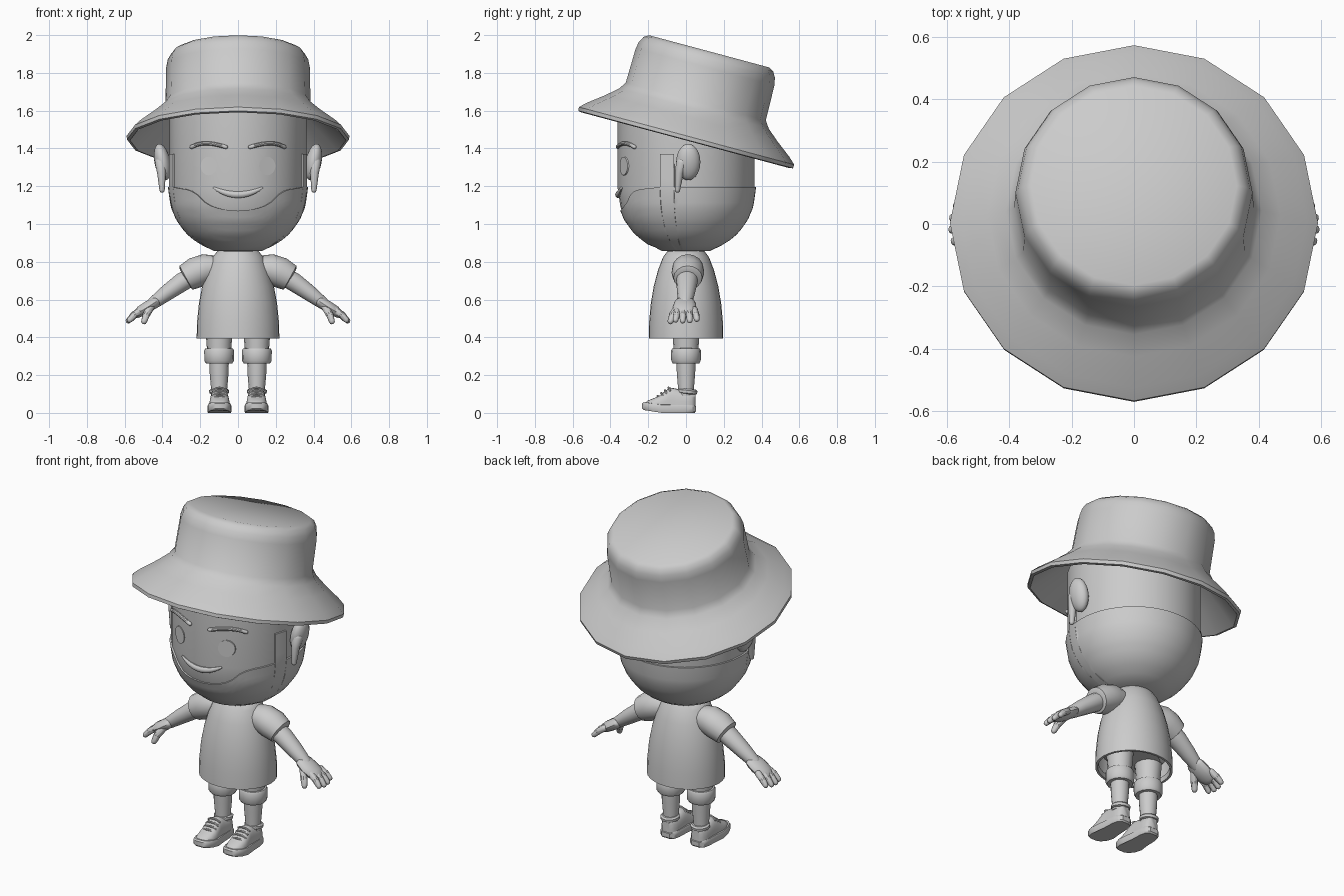
import bpy, bmesh, math
from mathutils import Vector, Matrix

cube = bpy.data.objects.get("Cube")
if cube:
    bpy.data.objects.remove(cube)

GREY = (0.6, 0.6, 0.6, 1)
mat = bpy.data.materials.new("plain grey")
mat.use_nodes = True
mat.diffuse_color = GREY
mat.node_tree.nodes["Principled BSDF"].inputs["Base Color"].default_value = GREY


def finish(name, bm, angle=35):
    bmesh.ops.recalc_face_normals(bm, faces=bm.faces)
    mesh = bpy.data.meshes.new(name)
    bm.to_mesh(mesh)
    bm.free()
    mesh.materials.append(mat)
    obj = bpy.data.objects.new(name, mesh)
    bpy.context.collection.objects.link(obj)
    bpy.ops.object.select_all(action='DESELECT')
    obj.select_set(True)
    bpy.context.view_layer.objects.active = obj
    bpy.ops.object.shade_smooth_by_angle(angle=math.radians(angle))
    return obj


def loft(name, rings, caps=(True, True), angle=35):
    """Skin a series of closed rings with equal point counts."""
    bm = bmesh.new()
    loops = [[bm.verts.new(p) for p in ring] for ring in rings]
    n = len(loops[0])
    for a, b in zip(loops, loops[1:]):
        for i in range(n):
            j = (i + 1) % n
            bm.faces.new((a[i], a[j], b[j], b[i]))
    for use, loop in zip(caps, (loops[0], loops[-1])):
        if use:
            bm.faces.new(loop)
    return finish(name, bm, angle)


def turn(n):
    return [2 * math.pi * i / n for i in range(n)]


def lathe(name, profile, sides, depth=1.0, caps=(True, True), at=Matrix()):
    """Rings of (radius, height), optionally flattened in depth."""
    rings = [[at @ Vector((r * math.cos(a), depth * r * math.sin(a), z)) for a in turn(sides)]
             for r, z in profile]
    return loft(name, rings, caps)


def tube(name, path, sides=12, depth=1.0, dome=True):
    """Sweep along (x, y, z, radius) points, with depth scaling across y."""
    pts = [(Vector(p[:3]), p[3]) for p in path]
    if dome:
        for end, nxt in ((0, 1), (-1, -2)):
            p, r = pts[end]
            out = (p - pts[nxt][0]).normalized()
            extra = [(p + out * r * k, r * math.sqrt(1 - k * k)) for k in (0.5, 0.85, 0.98)]
            pts = extra[::-1] + pts if end == 0 else pts + extra
    rings = []
    for i, (p, r) in enumerate(pts):
        t = (pts[min(i + 1, len(pts) - 1)][0] - pts[max(i - 1, 0)][0]).normalized()
        across = Vector((0, 1, 0))
        across = (across - t * across.dot(t)).normalized()
        up = t.cross(across)
        rings.append([p + across * (r * depth * math.cos(a)) + up * (r * math.sin(a))
                      for a in turn(sides)])
    return loft(name, rings)


def lerp(table, x):
    for (x0, y0), (x1, y1) in zip(table, table[1:]):
        if x <= x1:
            return y0 + (y1 - y0) * max(0, (x - x0) / (x1 - x0))
    return table[-1][1]


# Head: a round jaw under a straight cylinder
HEAD = [(0.862, 0.12), (0.895, 0.2), (0.95, 0.267), (1.02, 0.318), (1.09, 0.347),
        (1.19, 0.362), (1.6, 0.362)]
lathe("head", [(r, z) for z, r in HEAD], 32)
lathe("neck", [(0.085, 0.78), (0.085, 0.9)], 16)


def face_y(x, z, off):
    r = lerp(HEAD, z) + off
    return -math.sqrt(r * r - x * x)


# Beard shell: upper edge follows the jaw, with a raised sideburn
EDGE = [(0, 1.07), (15, 1.078), (28, 1.105), (38, 1.165), (46, 1.182), (68, 1.195), (68.3, 1.37),
        (80, 1.37), (80.3, 1.197), (180, 1.197)]
half = sorted(set(range(0, 181, 6)) | {68, 68.3, 80, 80.3})
angles = half + [-a for a in half[-2:0:-1]]
rows = [(i / 12, 0.009) for i in range(13)] + [(1, -0.015)]
rings = []
for t, off in rows:
    ring = []
    for a in angles:
        z = 0.858 + (lerp(EDGE, abs(a)) - 0.858) * t
        r = lerp(HEAD, z) + off
        ring.append((r * math.sin(math.radians(a)), -r * math.cos(math.radians(a)), z))
    rings.append(ring)
loft("beard", rings, (True, False))

# Bucket hat: sloping brim, tilted backwards
tilt = Matrix.Translation((0, 0, 1.455)) @ Matrix.Rotation(math.radians(-15), 4, 'X')
lathe("bucket_hat", [(0.365, 0.4), (0.368, 0.175), (0.46, 0.09), (0.572, -0.012), (0.588, -0.008),
                     (0.59, 0.012), (0.555, 0.045), (0.47, 0.11), (0.41, 0.162), (0.384, 0.2),
                     (0.38, 0.39), (0.372, 0.43), (0.355, 0.46), (0.33, 0.475)], 16, at=tilt)

# Smile
smile = []
for i in range(13):
    u = i / 6 - 1
    x, z = 0.125 * u, 1.155 + 0.035 * u * u
    smile.append((x, face_y(x, z, 0.002), z, 0.007 + 0.011 * (1 - u * u)))
tube("mouth", smile, 10, 0.9)

for s, side in ((1, "left"), (-1, "right")):
    # Eye plate
    outline = [(s * 0.155 + 0.043 * math.cos(a), 1.307 + 0.049 * math.sin(a)) for a in turn(24)]
    loft(side + "_eye", [[(x, face_y(x, z, off), z) for x, z in outline]
                         for off in (-0.004, 0.005)], angle=50)

    # Eyebrow
    brow = []
    for i in range(9):
        u = i / 8
        x, z = s * (0.065 + 0.18 * u), 1.408 + 0.05 * u * (1 - u) * (1 + u)
        brow.append((x, face_y(x, z, 0.005), z, 0.011))
    tube(side + "_eyebrow", brow, 10)

    # Ear with a small earpiece and stem
    bm = bmesh.new()
    place = (Matrix.Translation((s * 0.4, 0.012, 1.328)) @ Matrix.Rotation(s * 0.2, 4, 'Y')
             @ Matrix.Diagonal((0.042, 0.064, 0.098, 1)))
    bmesh.ops.create_uvsphere(bm, u_segments=20, v_segments=14, radius=1, matrix=place)
    finish(side + "_ear", bm, 60)
    tube(side + "_earpiece", [(s * 0.41, -0.022, 1.325, 0.03), (s * 0.405, -0.036, 1.27, 0.023),
                              (s * 0.402, -0.045, 1.18, 0.014)], 12)

    # Sleeve, flared and open over the arm
    tube(side + "_sleeve", [(s * 0.1, 0.01, 0.77, 0.062), (s * 0.17, 0.01, 0.762, 0.08),
                            (s * 0.225, 0.01, 0.742, 0.082), (s * 0.275, 0.01, 0.715, 0.072),
                            (s * 0.28, 0.01, 0.712, 0.055)], 16, 1.05, False)

    # Arm and palm
    tube(side + "_arm", [(s * 0.2, 0.005, 0.752, 0.052), (s * 0.3, 0.005, 0.69, 0.051),
                         (s * 0.38, 0, 0.633, 0.043), (s * 0.45, -0.005, 0.58, 0.033)], 14, 1.1)
    tube(side + "_palm", [(s * 0.44, -0.005, 0.585, 0.029), (s * 0.475, -0.008, 0.562, 0.032),
                          (s * 0.515, -0.006, 0.538, 0.03), (s * 0.53, -0.004, 0.527, 0.024)],
         14, 1.95)

    # Fingers and thumb
    for i, reach in enumerate((0.9, 1, 0.97, 0.8)):
        y = -0.05 + 0.034 * i
        tube(f"{side}_finger_{i + 1}",
             [(s * 0.51, y * 0.85, 0.545, 0.019), (s * (0.51 + 0.042 * reach), y, 0.52, 0.0185),
              (s * (0.51 + 0.07 * reach), y * 1.1, 0.53 - 0.042 * reach, 0.015)], 10)
    tube(side + "_thumb", [(s * 0.46, -0.04, 0.565, 0.022), (s * 0.485, -0.07, 0.52, 0.02),
                           (s * 0.497, -0.082, 0.485, 0.016)], 10)

    # Shorts leg, rolled cuff and shin
    leg = Matrix.Translation((s * 0.1, 0, 0))
    lathe(side + "_shorts_leg", [(0.062, 0.3), (0.066, 0.36), (0.085, 0.6)], 16, 1.02, at=leg)
    lathe(side + "_cuff", [(0.06, 0.262), (0.07, 0.262), (0.078, 0.275), (0.079, 0.33),
                           (0.073, 0.341), (0.06, 0.343)], 16, at=leg)
    lathe(side + "_shin", [(0.043, 0.09), (0.043, 0.13), (0.05, 0.21), (0.052, 0.3)], 14, at=leg)

    # Sole: rounded plan with a raised toe
    PLAN = [(-0.232, 0.022), (-0.218, 0.044), (-0.18, 0.06), (-0.13, 0.064), (-0.07, 0.057),
            (0, 0.054), (0.035, 0.046), (0.053, 0.026)]
    plan = [(w, y) for y, w in PLAN] + [(-w, y) for y, w in reversed(PLAN)]
    loft(side + "_sole", [[(s * 0.098 + w * k, -0.09 + (y + 0.09) * k,
                            z + max(0, -y - 0.13) * 0.15) for w, y in plan]
                          for k, z in ((0.95, 0), (1, 0.008), (1, 0.034), (0.95, 0.042))])

    # Shoe upper: arched sections from toe to heel
    UPPER = [(-0.22, 0.025, 0.05), (-0.205, 0.042, 0.064), (-0.17, 0.054, 0.078),
             (-0.14, 0.056, 0.092), (-0.105, 0.053, 0.12), (-0.085, 0.05, 0.134),
             (-0.05, 0.049, 0.128), (0, 0.049, 0.112), (0.03, 0.044, 0.118), (0.05, 0.026, 0.116)]
    rings = []
    for y, w, top in UPPER:
        arch = [math.pi * i / 12 for i in range(13)]
        rings.append([(s * 0.098 + w * math.copysign(abs(math.cos(a)) ** 0.7, math.cos(a)), y,
                       0.025 + (top - 0.025) * math.sin(a) ** 0.7) for a in arch])
    loft(side + "_shoe_upper", rings, angle=50)
    lathe(side + "_shoe_collar", [(0.042, 0.1), (0.052, 0.105), (0.053, 0.12), (0.044, 0.128)], 16,
          at=leg @ Matrix.Translation((0, -0.004, 0)) @ Matrix.Rotation(-0.1, 4, 'X'))

    # Laces over the instep
    for i in range(4):
        y, z = -0.15 + 0.019 * i, 0.09 + 0.0145 * i
        lace = [(s * 0.098 + u * 0.036, y + 0.008 * abs(u), z - 0.014 * u * u, 0.006)
                for u in (-1, -0.5, 0, 0.5, 1)]
        tube(f"{side}_lace_{i + 1}", lace, 8)

# Shirt: bell-shaped with an open hem
lathe("shirt", [(0.2, 0.42), (0.205, 0.393), (0.219, 0.393), (0.217, 0.48), (0.207, 0.58),
                (0.19, 0.67), (0.165, 0.755), (0.135, 0.825), (0.11, 0.855), (0.085, 0.862)],
      32, 0.9, (False, True))
lathe("shorts_seat", [(0.15, 0.45), (0.185, 0.48), (0.18, 0.6)], 24, 0.85)
